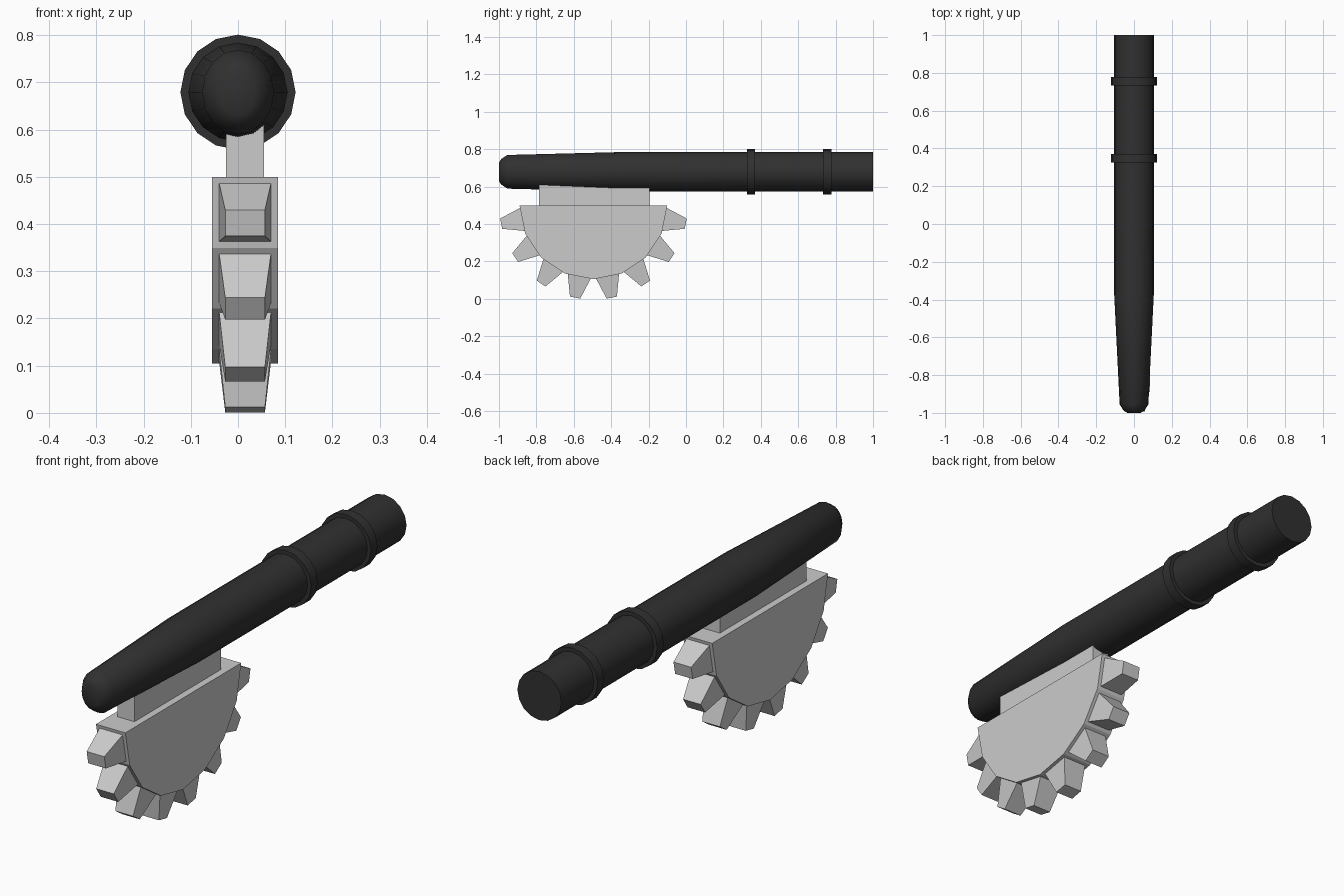
import bpy, bmesh
from math import sin, cos, pi, radians

if "Cube" in bpy.data.objects:
    bpy.data.objects.remove(bpy.data.objects["Cube"])

SIDES = 16
black = bpy.data.materials.new("black_grip")
black.diffuse_color = (0.03, 0.03, 0.03, 1)
black.use_nodes = True
black.node_tree.nodes["Principled BSDF"].inputs["Base Color"].default_value = black.diffuse_color


def finish(name, bm, mat=None, smooth=False):
    bmesh.ops.recalc_face_normals(bm, faces=bm.faces)
    me = bpy.data.meshes.new(name)
    bm.to_mesh(me)
    bm.free()
    ob = bpy.data.objects.new(name, me)
    bpy.context.collection.objects.link(ob)
    if mat:
        me.materials.append(mat)
    if smooth:
        bpy.ops.object.select_all(action='DESELECT')
        bpy.context.view_layer.objects.active = ob
        ob.select_set(True)
        bpy.ops.object.shade_smooth_by_angle(angle=radians(35))
    return ob


def loft(bm, loops):
    """Skin a list of point loops and cap both ends."""
    rings = [[bm.verts.new(p) for p in loop] for loop in loops]
    for a, b in zip(rings, rings[1:]):
        for i in range(len(a)):
            j = (i + 1) % len(a)
            bm.faces.new((a[i], a[j], b[j], b[i]))
    bm.faces.new(rings[0])
    bm.faces.new(rings[-1])


# Handle: round bar with two collars, narrowing to a blunt oval tip
# (y, half width, half height)
R, C = 0.105, 0.122
profile = [(-1.0, 0.035, 0.05), (-0.988, 0.055, 0.068), (-0.955, 0.076, 0.09), (-0.37, R, R),
           (0.325, R, R), (0.325, C, C), (0.37, C, C), (0.37, R, R),
           (0.733, R, R), (0.733, C, C), (0.777, C, C), (0.777, R, R), (1.0, R, R)]
bm = bmesh.new()
loft(bm, [[(rx * sin(2 * pi * i / SIDES), y, 0.679 + rz * cos(2 * pi * i / SIDES))
           for i in range(SIDES)] for y, rx, rz in profile])
finish("handle", bm, black, True)

# Half-round gear body
CX, CY, CZ, GR = 0.015, -0.495, 0.5, 0.395
bm = bmesh.new()
arc = [(CY - GR * cos(pi * i / 8), CZ - GR * sin(pi * i / 8)) for i in range(9)]
loft(bm, [[(CX + s, y, z) for y, z in arc] for s in (-0.07, 0.07)])
finish("half_gear", bm)

# Tapered teeth, one on each facet of the rim
bm = bmesh.new()
for k in range(8):
    a = pi * (k + 0.5) / 8

    def quad(r, hx, ht):
        return [(CX + sx * hx,
                 CY - r * cos(a) + st * ht * sin(a),
                 CZ - r * sin(a) - st * ht * cos(a))
                for sx, st in ((-1, -1), (1, -1), (1, 1), (-1, 1))]
    loft(bm, [quad(0.386, 0.055, 0.063), quad(0.503, 0.042, 0.028)])
finish("gear_teeth", bm)

# Neck block joining the gear to the handle
bm = bmesh.new()
rect = ((-0.025, -0.785), (0.055, -0.785), (0.055, -0.195), (-0.025, -0.195))
loft(bm, [[(x, y, z) for x, y in rect] for z in (0.5, 0.63)])
finish("neck_block", bm)
